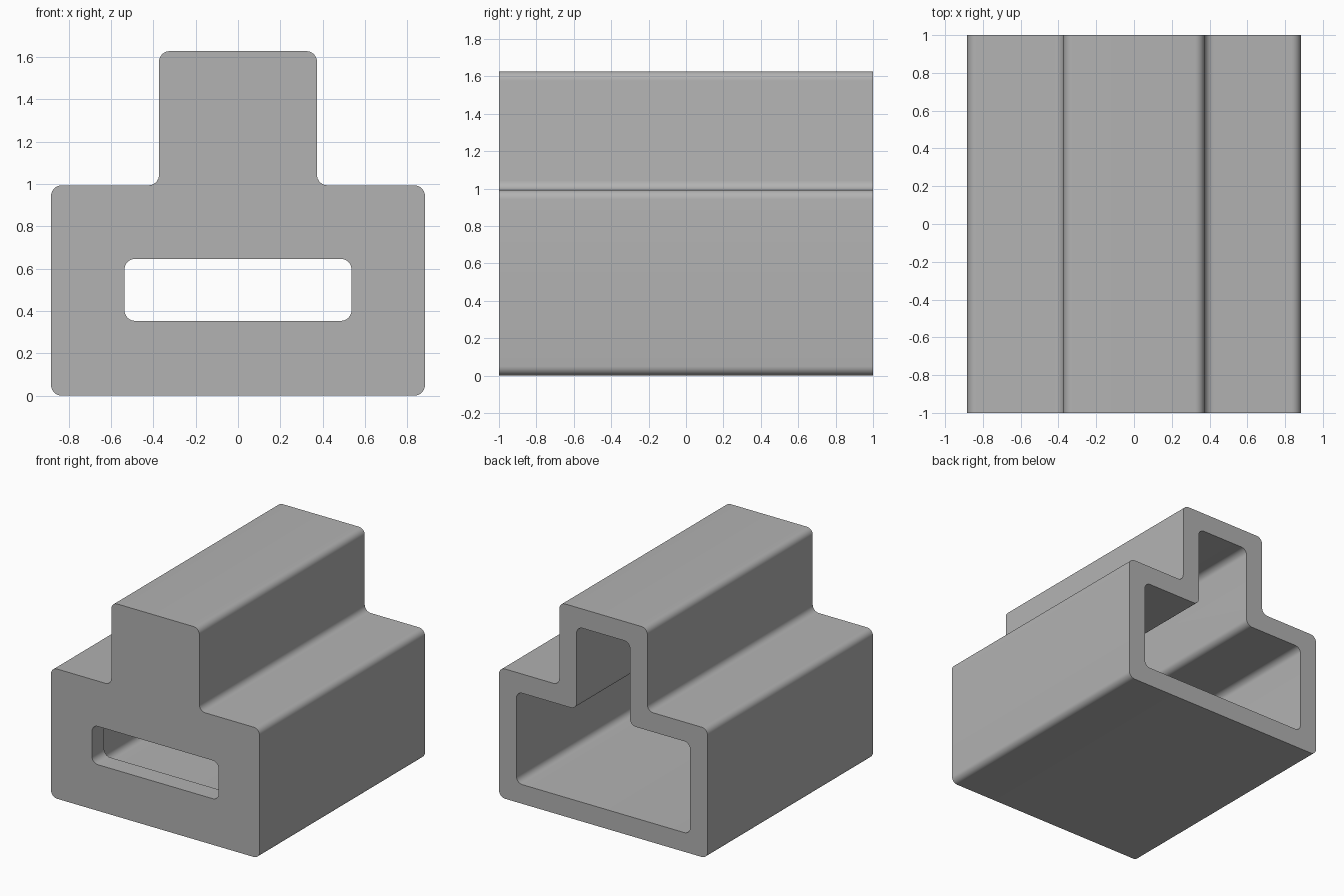
import bpy, bmesh, math
from mathutils import Vector

cube = bpy.data.objects.get("Cube")
if cube:
    bpy.data.objects.remove(cube, do_unlink=True)

LENGTH, WALL, RADIUS, SEGMENTS = 2.0, 0.147, 0.05, 8

grey = bpy.data.materials.new("plain grey")
grey.use_nodes = True
colour = (0.448, 0.448, 0.448, 1)
grey.diffuse_color = colour
grey.node_tree.nodes["Principled BSDF"].inputs["Base Color"].default_value = colour


def rounded(corners):
    """Replace every right-angle corner of a polygon with an arc."""
    points = []
    for i, (x, z) in enumerate(corners):
        corner = Vector((x, z))
        a = (Vector(corners[i - 1]) - corner).normalized()
        b = (Vector(corners[(i + 1) % len(corners)]) - corner).normalized()
        centre = corner + (a + b) * RADIUS
        for s in range(SEGMENTS + 1):
            t = s / SEGMENTS * math.pi / 2
            points.append(centre - RADIUS * (b * math.cos(t) + a * math.sin(t)))
    return points


def prism(name, half, y0, y1):
    """Extrude a symmetrical profile, given by its right half, along y."""
    corners = half + [(-x, z) for x, z in reversed(half)]
    bm = bmesh.new()
    face = bm.faces.new([bm.verts.new((p.x, y0, p.y)) for p in rounded(corners)])
    new = bmesh.ops.extrude_face_region(bm, geom=[face])["geom"]
    moved = [v for v in new if isinstance(v, bmesh.types.BMVert)]
    bmesh.ops.translate(bm, verts=moved, vec=(0, y1 - y0, 0))
    bmesh.ops.recalc_face_normals(bm, faces=bm.faces)
    mesh = bpy.data.meshes.new(name)
    bm.to_mesh(mesh)
    bm.free()
    mesh.materials.append(grey)
    obj = bpy.data.objects.new(name, mesh)
    bpy.context.collection.objects.link(obj)
    return obj


def stepped(inset):
    """Right half of the stepped section, moved inwards by inset."""
    wide, narrow = 0.883 - inset, 0.373 - inset
    return [(wide, inset), (wide, 0.993 - inset),
            (narrow, 0.993 - inset), (narrow, 1.627 - inset)]


# Outer housing, cavity open at the back, slot through the front wall
housing = prism("stepped_housing", stepped(0), -LENGTH / 2, LENGTH / 2)
cutters = [
    prism("cavity_cutter", stepped(WALL), -LENGTH / 2 + WALL, LENGTH / 2 + 0.2),
    prism("slot_cutter", [(0.536, 0.353), (0.536, 0.646)], -LENGTH / 2 - 0.2, -LENGTH / 2 + 0.4),
]

bpy.ops.object.select_all(action="DESELECT")
housing.select_set(True)
bpy.context.view_layer.objects.active = housing
for cutter in cutters:
    cutter.hide_render = True
    cut = housing.modifiers.new(cutter.name, "BOOLEAN")
    cut.operation = "DIFFERENCE"
    cut.solver = "EXACT"
    cut.object = cutter
    bpy.ops.object.modifier_apply(modifier=cut.name)
    bpy.data.objects.remove(cutter, do_unlink=True)

bpy.ops.object.shade_smooth_by_angle(angle=math.radians(30))
